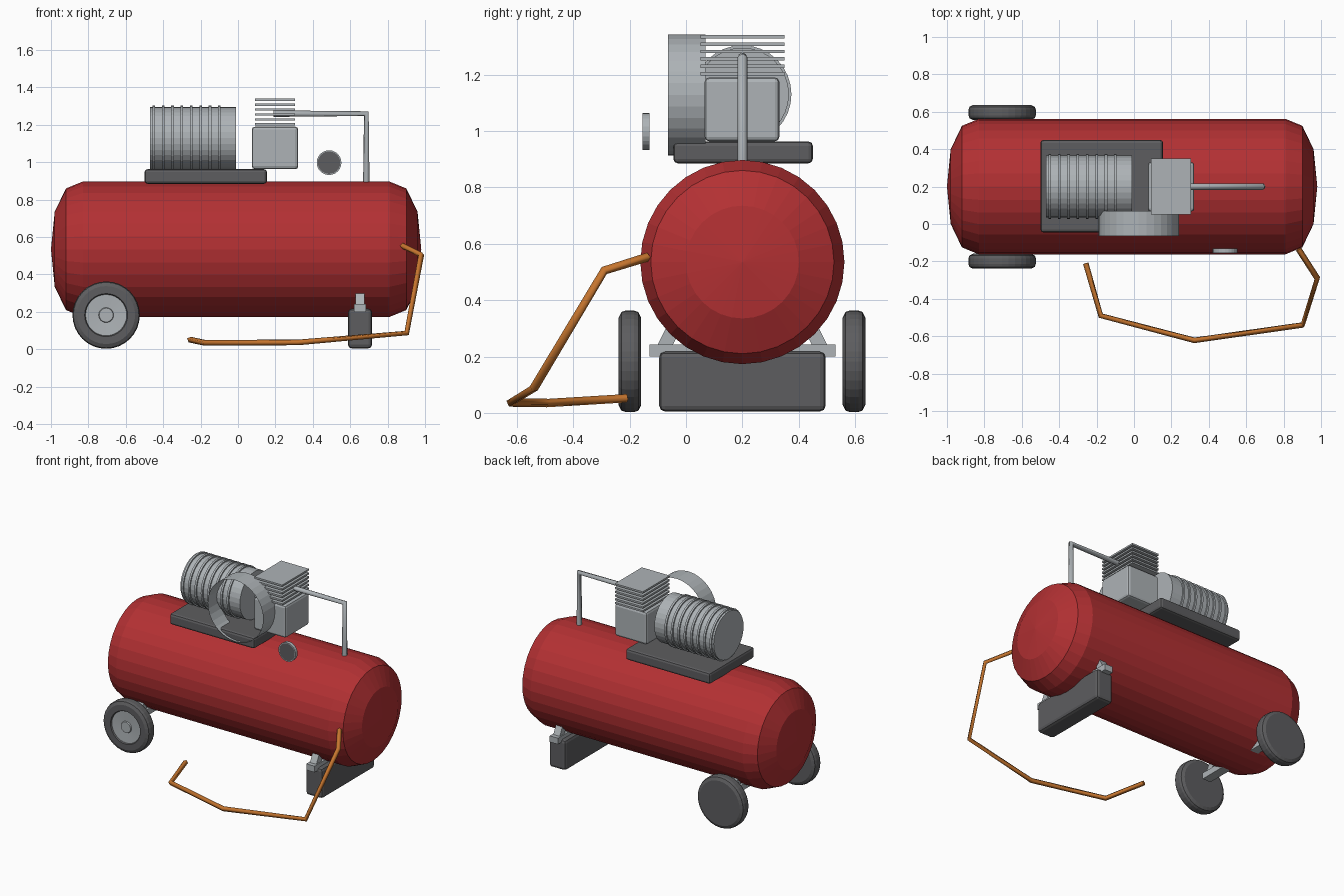
import bpy, bmesh, math
from mathutils import Vector, Matrix

cube = bpy.data.objects.get("Cube")
if cube:
    bpy.data.objects.remove(cube, do_unlink=True)


def material(name, r, g, b):
    m = bpy.data.materials.new(name)
    m.use_nodes = True
    m.diffuse_color = (r, g, b, 1)
    m.node_tree.nodes["Principled BSDF"].inputs["Base Color"].default_value = (r, g, b, 1)
    return m


RED = material("tank red", 0.45, 0.03, 0.033)
DARK = material("dark rubber grey", 0.11, 0.11, 0.115)
METAL = material("light metal", 0.42, 0.45, 0.47)
ORANGE = material("hose orange", 0.57, 0.18, 0.028)


def finish(bm, name, mats, loc=(0, 0, 0)):
    mesh = bpy.data.meshes.new(name)
    bm.to_mesh(mesh)
    bm.free()
    for m in mats:
        mesh.materials.append(m)
    ob = bpy.data.objects.new(name, mesh)
    ob.location = loc
    bpy.context.collection.objects.link(ob)
    return ob


def box(name, lo, hi, mat, bevel=0.0):
    lo, hi = Vector(lo), Vector(hi)
    bm = bmesh.new()
    bmesh.ops.create_cube(bm, size=1)
    bmesh.ops.scale(bm, vec=hi - lo, verts=bm.verts)
    if bevel:
        bmesh.ops.bevel(bm, geom=bm.edges[:], offset=bevel, segments=2,
                        profile=0.5, affect='EDGES')
    return finish(bm, name, [mat], (lo + hi) / 2)


def lathe(name, profile, axis, loc, mats, sides=32, rule=None):
    """Revolve (position, radius) pairs around the X or Y axis."""
    bm = bmesh.new()
    rings = []
    for t, r in profile:
        ring = []
        for i in range(sides):
            a = 2 * math.pi * i / sides
            c, s = r * math.cos(a), r * math.sin(a)
            ring.append(bm.verts.new((t, c, s) if axis == 'X' else (c, t, s)))
        rings.append(ring)
    for k in range(len(rings) - 1):
        for i in range(sides):
            j = (i + 1) % sides
            f = bm.faces.new((rings[k][i], rings[k][j], rings[k + 1][j], rings[k + 1][i]))
            f.material_index = rule(k) if rule else 0
    bmesh.ops.remove_doubles(bm, verts=bm.verts, dist=1e-5)
    bmesh.ops.recalc_face_normals(bm, faces=bm.faces)
    return finish(bm, name, mats, loc)


def tube(name, points, radius, mat, resolution):
    cu = bpy.data.curves.new(name, 'CURVE')
    cu.dimensions = '3D'
    cu.bevel_depth = radius
    cu.bevel_resolution = resolution
    cu.use_fill_caps = True
    sp = cu.splines.new('POLY')
    sp.points.add(len(points) - 1)
    for p, co in zip(sp.points, points):
        p.co = (*co, 1)
    cu.materials.append(mat)
    ob = bpy.data.objects.new(name, cu)
    bpy.context.collection.objects.link(ob)
    return ob


MID = 0.2  # depth of the tank's centre line

# Pressure tank with domed ends
end = [(0.99, 0), (0.97, 0.2), (0.91, 0.325), (0.82, 0.362)]
tank_profile = [(-t, r) for t, r in end] + [(t, r) for t, r in reversed(end)]
lathe("tank", tank_profile, 'X', (-0.01, MID, 0.535), [RED])

# Wheels: rubber tyre with a dished metal hub on the front side
wheel_profile = [(-0.036, 0), (-0.036, 0.037), (-0.028, 0.04), (-0.032, 0.11),
                 (-0.04, 0.115), (-0.04, 0.155), (-0.03, 0.175), (-0.015, 0.18),
                 (0.015, 0.18), (0.03, 0.175), (0.04, 0.155), (0.04, 0)]
for side, y in (("front", -0.199), ("back", 0.596)):
    lathe(side + "_wheel", wheel_profile, 'Y', (-0.705, y, 0.183), [DARK, METAL],
          rule=lambda k: 1 if k < 3 else 0)

# Support brackets: cross bar and two leaning legs
for label, x in (("wheel", -0.705), ("foot", 0.652)):
    box(label + "_cross_bar", (x - 0.032, -0.13, 0.2), (x + 0.032, 0.53, 0.243), METAL)
    for side, s in (("front", -1), ("back", 1)):
        leg = box(f"{label}_{side}_leg", (-0.025, -0.024, -0.055), (0.025, 0.024, 0.055), METAL)
        leg.location = (x, MID + s * 0.262, 0.265)
        leg.rotation_euler.x = s * math.radians(27)

# Rubber foot
box("foot", (0.588, -0.095, 0.005), (0.717, 0.495, 0.217), DARK, 0.02)

# Motor deck on top of the tank
box("motor_deck", (-0.5, -0.045, 0.885), (0.155, 0.45, 0.963), DARK, 0.016)

# Motor body and cooling rings
lathe("motor", [(-0.23, 0), (-0.23, 0.165), (0.23, 0.165), (0.23, 0)], 'X',
      (-0.24, MID, 1.13), [METAL])
for i in range(8):
    lathe(f"motor_ring_{i + 1}", [(-0.007, 0.16), (-0.007, 0.174), (0.007, 0.174), (0.007, 0.16)],
          'X', (-0.45 + 0.05 * i, MID, 1.13), [METAL])

# Pump block and stacked cooling fins
box("pump_block", (0.074, 0.066, 0.963), (0.322, 0.331, 1.19), METAL, 0.016)
for i in range(6):
    z = 1.203 + 0.0263 * i
    box(f"pump_fin_{i + 1}", (0.09, 0.052, z - 0.006), (0.306, 0.349, z + 0.006), METAL)

# Open belt guard hoop
lathe("belt_guard", [(-0.067, 0.215), (0.067, 0.215)], 'Y', (0.025, 0.003, 1.128), [METAL])

# Delivery pipe from pump to tank
tube("delivery_pipe", [(0.19, MID, 1.26), (0.686, MID, 1.26), (0.686, MID, 0.86)],
     0.0175, METAL, 2)

# Pressure gauge with a dark dial
lathe("gauge", [(-0.012, 0), (-0.012, 0.06), (-0.012, 0.066), (0.012, 0.066), (0.012, 0)],
      'Y', (0.487, -0.142, 0.998), [DARK, METAL], 24, lambda k: 0 if k == 0 else 1)

# Air hose
tube("air_hose", [(0.88, -0.135, 0.553), (0.98, -0.29, 0.505), (0.902, -0.54, 0.087),
                  (0.323, -0.622, 0.037), (-0.178, -0.49, 0.035), (-0.258, -0.21, 0.052)],
     0.016, ORANGE, 0)
